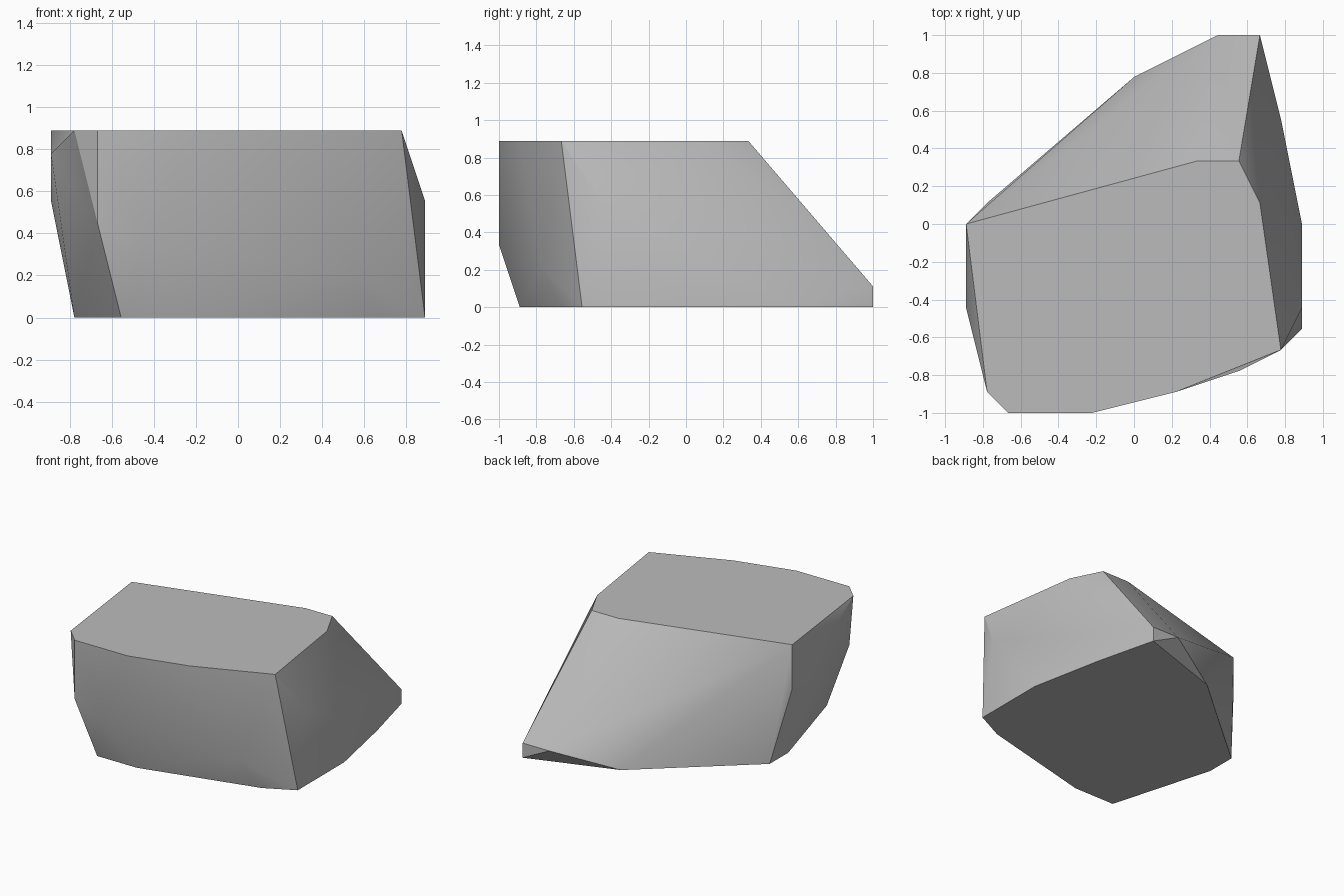
import bpy
import bmesh
import math

cube = bpy.data.objects.get("Cube")
if cube:
    bpy.data.objects.remove(cube, do_unlink=True)

UNIT = 1 / 9

# Plan outlines of the boulder, in grid units
crown = [(-8, 0), (3, 3), (5, 3), (6, 1), (7, -6), (2, -8), (-2, -9), (-6, -9), (-7, -8)]
base = [(6, 9), (0, 7), (-7, 1), (-7, -1), (-5, -8), (-2, -8), (6, -6), (8, -5), (8, 0), (7, 5)]
# Corners that bulge out between the crown and the base
bulges = [(-8, 0, 5), (-8, -4, 7), (-6, -9, 4), (-4, -9, 3), (5, -7, 2), (8, -4, 5), (6, 9, 1), (4, 9, 1)]

corners = [(x, y, 8) for x, y in crown] + [(x, y, 0) for x, y in base] + bulges

# Wrap the corners in a convex shell and merge its flat faces
bm = bmesh.new()
for corner in corners:
    bm.verts.new([c * UNIT for c in corner])
bmesh.ops.convex_hull(bm, input=bm.verts[:])
bmesh.ops.dissolve_limit(bm, angle_limit=math.radians(0.5), verts=bm.verts[:], edges=bm.edges[:])
bmesh.ops.recalc_face_normals(bm, faces=bm.faces[:])

mesh = bpy.data.meshes.new("boulder")
bm.to_mesh(mesh)
bm.free()
boulder = bpy.data.objects.new("boulder", mesh)
bpy.context.collection.objects.link(boulder)

# Grey stone
stone = bpy.data.materials.new("grey_stone")
stone.use_nodes = True
colour = (0.5, 0.5, 0.5, 1)
stone.diffuse_color = colour
for node in stone.node_tree.nodes:
    if node.type == "BSDF_PRINCIPLED":
        node.inputs["Base Color"].default_value = colour
mesh.materials.append(stone)

# Soft shading across shallow creases, crisp at the strong ridges
bpy.ops.object.select_all(action="DESELECT")
boulder.select_set(True)
bpy.context.view_layer.objects.active = boulder
bpy.ops.object.shade_smooth_by_angle(angle=math.radians(30))
